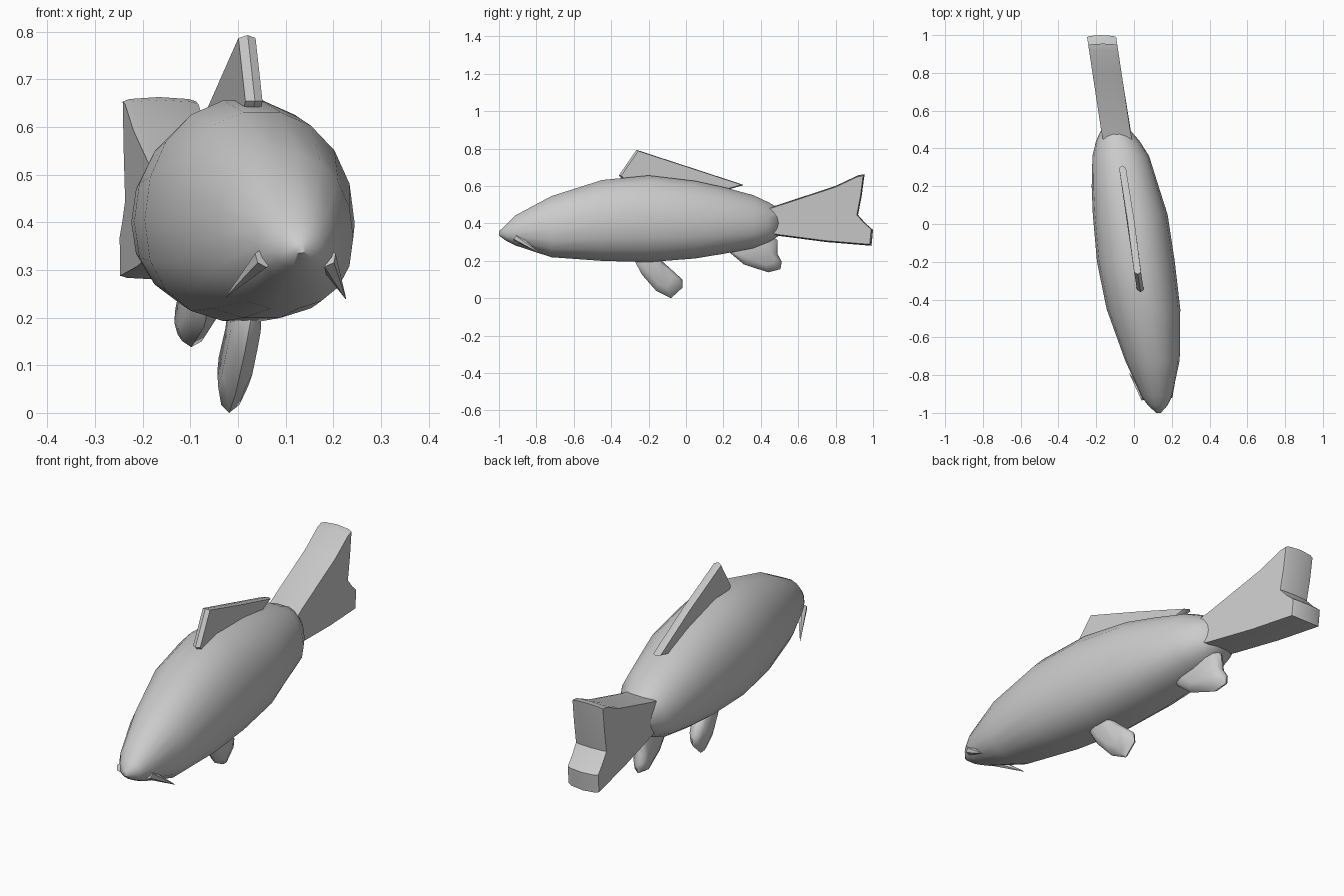
import bpy, bmesh, math
from mathutils import Vector

if "Cube" in bpy.data.objects:
    bpy.data.objects.remove(bpy.data.objects["Cube"])

AXIS = [(-1, .13), (-.91, .12), (-.72, .097), (-.45, .05), (-.2, .01),
        (.05, -.02), (.2, -.047), (.36, -.07), (.5, -.098), (1, -.173)]


def axis_x(y):
    """Sideways position of the bent spine at y."""
    for (y0, x0), (y1, x1) in zip(AXIS, AXIS[1:]):
        if y <= y1:
            break
    return x0 + (x1 - x0) * (y - y0) / (y1 - y0)


def finish(name, bm, angle):
    bmesh.ops.recalc_face_normals(bm, faces=bm.faces)
    mesh = bpy.data.meshes.new(name)
    bm.to_mesh(mesh)
    bm.free()
    ob = bpy.data.objects.new(name, mesh)
    bpy.context.collection.objects.link(ob)
    bpy.ops.object.select_all(action='DESELECT')
    ob.select_set(True)
    bpy.context.view_layer.objects.active = ob
    bpy.ops.object.shade_smooth_by_angle(angle=math.radians(angle))
    return ob


def loft(name, rings, angle=50):
    """Skin a list of closed point rings and cap both ends."""
    bm = bmesh.new()
    vs = [[bm.verts.new(p) for p in r] for r in rings]
    n = len(vs[0])
    for a, b in zip(vs, vs[1:]):
        for i in range(n):
            j = (i + 1) % n
            bm.faces.new((a[i], a[j], b[j], b[i]))
    bm.faces.new(vs[0])
    bm.faces.new(vs[-1])
    return finish(name, bm, angle)


def fin(name, profile, layers, lean=0, shift=0):
    """Stack scaled copies of a (y, z) outline across the spine."""
    cy = sum(p[0] for p in profile) / len(profile)
    cz = sum(p[1] for p in profile) / len(profile)
    rings = []
    for off, s in layers:
        ring = []
        for y, z in profile:
            yy, zz = cy + (y - cy) * s, cz + (z - cz) * s
            ring.append((axis_x(yy) + shift + off + lean * (zz - cz), yy, zz))
        rings.append(ring)
    return loft(name, rings)


# Body: y, half width, top z, bottom z
stations = [(-1, .012, .357, .335), (-.96, .052, .395, .305), (-.91, .082, .445, .28),
            (-.72, .145, .548, .217), (-.45, .195, .635, .197), (-.2, .206, .66, .19),
            (.05, .198, .63, .21), (.2, .177, .597, .235), (.36, .15, .553, .265),
            (.44, .115, .515, .295), (.5, .075, .48, .335)]
rings = []
for y, w, top, bot in stations:
    ring = []
    mid, h = (top + bot) / 2, (top - bot) / 2
    for i in range(18):
        a = math.tau * i / 18
        c, s = math.cos(a), math.sin(a)
        ring.append((axis_x(y) + w * math.copysign(abs(c) ** .92, c), y,
                     mid - .02 * (h / .23) * c * c + h * math.copysign(abs(s) ** .92, s)))
    rings.append(ring)
loft("body", rings)

# Thick tail fin with notched trailing edge
fin("tail_fin", [(.4, .47), (.48, .495), (.8, .6), (.92, .657), (.955, .663), (.94, .55),
                 (.92, .445), (.96, .4), (1, .365), (.992, .28), (.75, .3), (.48, .335), (.4, .35)],
    [(-.077, .955), (-.062, .98), (0, 1), (.062, .98), (.077, .955)])

# Dorsal fin
fin("dorsal_fin", [(-.36, .655), (-.265, .793), (.02, .7), (.31, .605), (.24, .585),
                   (.2, .54), (-.3, .6)],
    [(-.018, .96), (0, 1), (.018, .96)])

# Belly and anal fins
lens = ((-1, .6), (-.6, .88), (0, 1), (.6, .88), (1, .6))
fin("belly_fin", [(-.27, .19), (-.235, .125), (-.16, .04), (-.08, 0), (-.02, .055),
                  (-.02, .1), (-.08, .155), (-.13, .2), (-.15, .28), (-.24, .28)],
    [(o * .032, s) for o, s in lens], lean=.1)
fin("anal_fin", [(.22, .255), (.31, .18), (.44, .138), (.505, .155), (.512, .195),
                 (.49, .235), (.49, .31), (.42, .36), (.3, .33)],
    [(o * .034, s) for o, s in lens], shift=-.004, lean=.08)


# Barbels beside the mouth
def barbel(name, root, tip, radius):
    root, tip = Vector(root), Vector(tip)
    d = tip - root
    bm = bmesh.new()
    bmesh.ops.create_cone(bm, cap_ends=True, segments=6, radius1=radius, radius2=.001,
                          depth=d.length)
    q = d.to_track_quat('Z', 'Y')
    for v in bm.verts:
        v.co = q @ v.co + (root + tip) / 2
    finish(name, bm, 50)


barbel("barbel_left", (.055, -.92, .325), (-.025, -.79, .244), .022)
barbel("barbel_right", (.185, -.91, .325), (.226, -.78, .24), .022)
